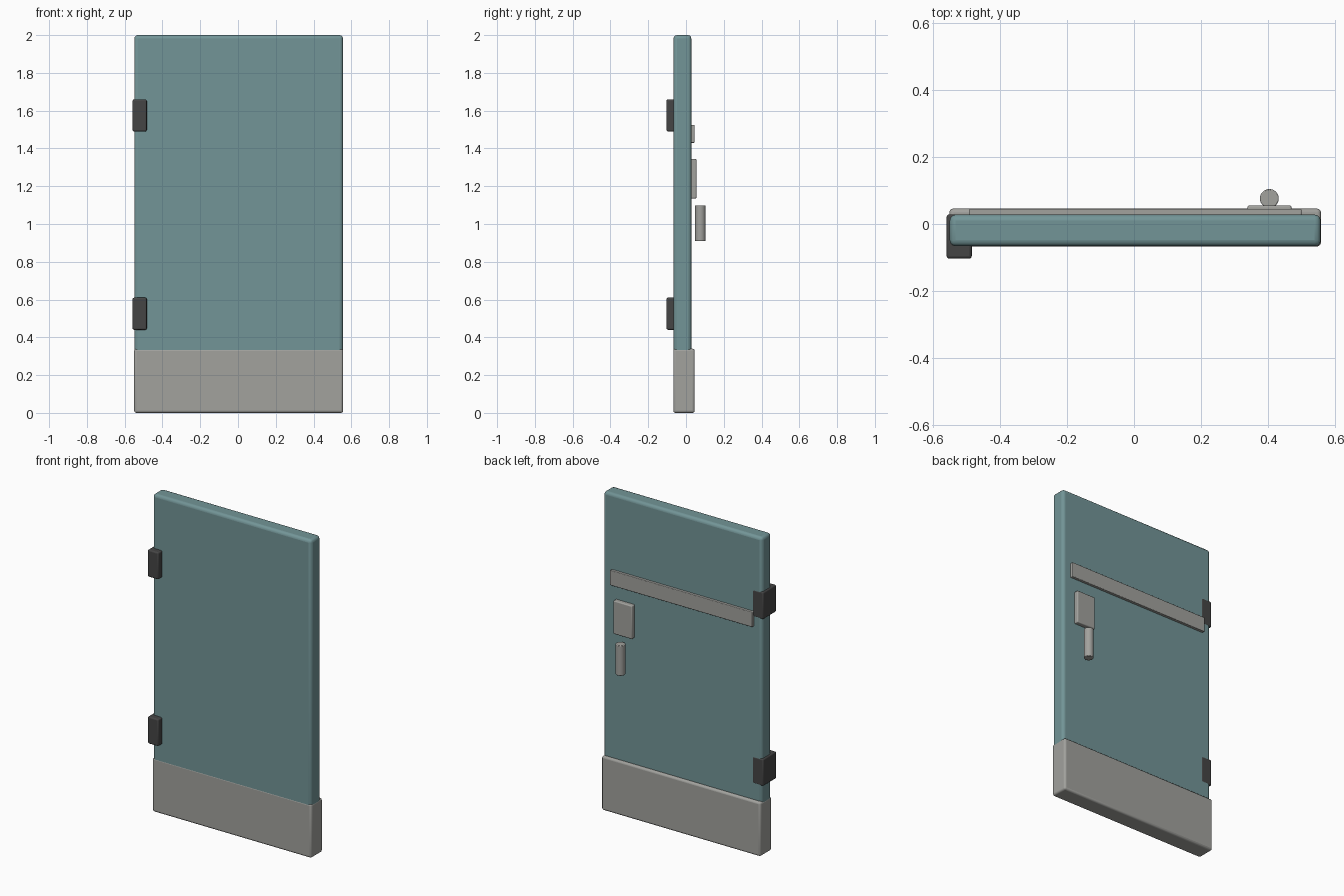
import bpy

if "Cube" in bpy.data.objects:
    bpy.data.objects.remove(bpy.data.objects["Cube"])


def material(name, rgb):
    m = bpy.data.materials.new(name)
    m.diffuse_color = (*rgb, 1)
    m.use_nodes = True
    m.node_tree.nodes["Principled BSDF"].inputs["Base Color"].default_value = m.diffuse_color
    return m


teal = material("teal_paint", (0.17, 0.30, 0.31))
dark = material("dark_metal", (0.06, 0.06, 0.06))
steel = material("steel", (0.36, 0.36, 0.34))


def finish(ob, name, mat, bevel, segments=3):
    ob.name = name
    ob.data.materials.append(mat)
    b = ob.modifiers.new("bevel", 'BEVEL')
    b.width, b.segments = bevel, segments
    b.limit_method = 'ANGLE'
    bpy.ops.object.shade_smooth_by_angle()


def box(name, x, y, z, mat, bevel):
    bpy.ops.mesh.primitive_cube_add(
        size=1, location=[sum(r) / 2 for r in (x, y, z)])
    ob = bpy.context.object
    ob.scale = [r[1] - r[0] for r in (x, y, z)]
    bpy.ops.object.transform_apply(location=False, rotation=False, scale=True)
    finish(ob, name, mat, bevel)


# Door leaf
box("door_panel", (-0.549, 0.556), (-0.066, 0.028), (0.001, 2.0), teal, 0.018)

# Kick plate wrapped around the bottom
box("kick_plate", (-0.55, 0.557), (-0.067, 0.046), (0, 0.34), steel, 0.012)

# Hinges on the left edge
for label, z in (("lower", 0.44), ("upper", 1.49)):
    box(label + "_hinge", (-0.558, -0.483), (-0.103, 0.029), (z, z + 0.17), dark, 0.008)

# Back hardware: cross rail and lock plate
box("cross_rail", (-0.492, 0.499), (0.016, 0.045), (1.43, 1.525), steel, 0.004)
box("lock_plate", (0.338, 0.469), (0.016, 0.055), (1.135, 1.345), steel, 0.006)

# Upright handle
bpy.ops.mesh.primitive_cylinder_add(
    vertices=32, radius=0.028, depth=0.19, location=(0.403, 0.076, 1.004))
finish(bpy.context.object, "handle", steel, 0.003, 2)
